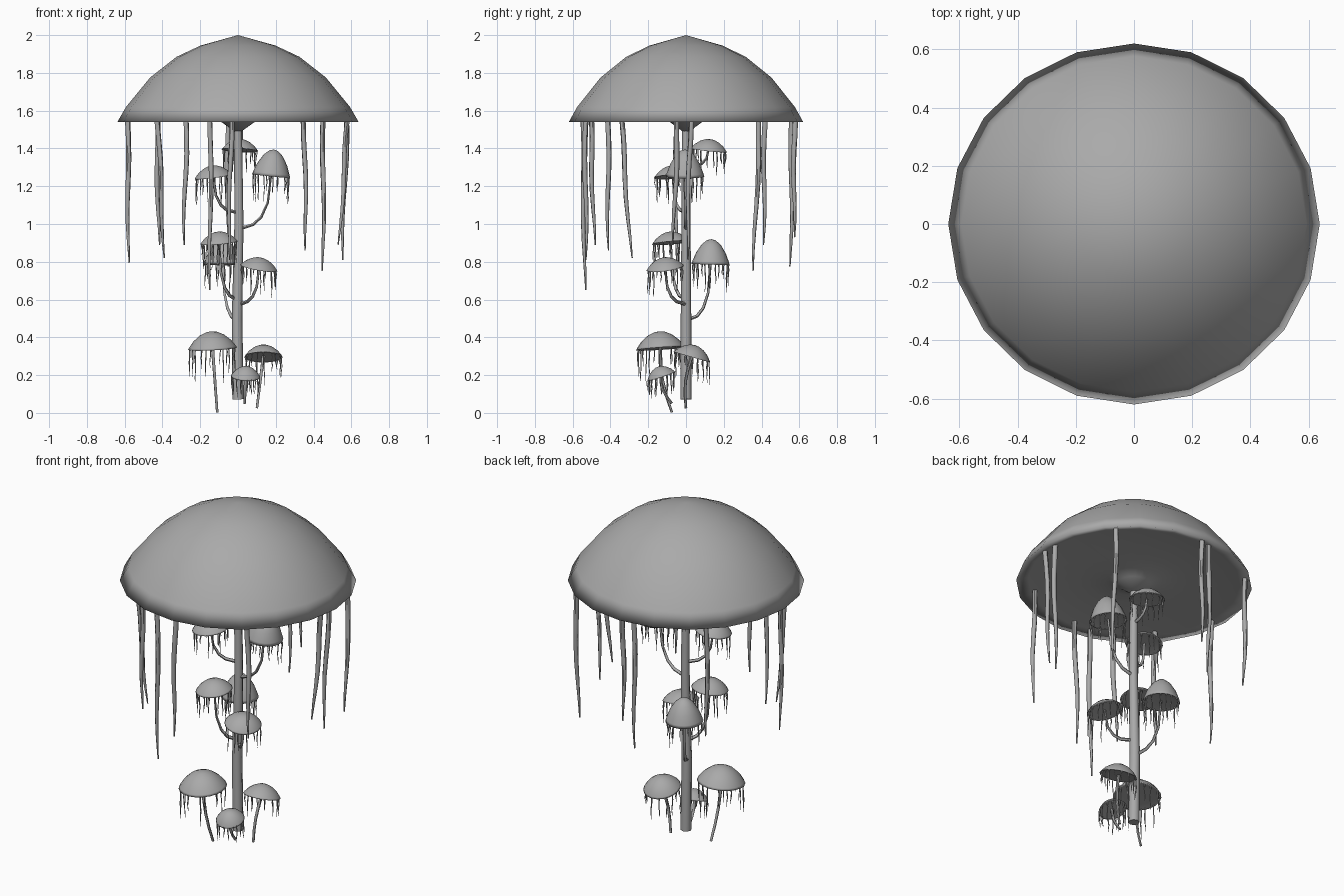
import bpy, bmesh, math, random
from mathutils import Vector, Matrix

random.seed(4)
if "Cube" in bpy.data.objects:
    bpy.data.objects.remove(bpy.data.objects["Cube"], do_unlink=True)

grey = bpy.data.materials.new("soft_grey")
grey.use_nodes = True
grey.diffuse_color = (0.4, 0.4, 0.4, 1)
grey.node_tree.nodes["Principled BSDF"].inputs["Base Color"].default_value = (0.4, 0.4, 0.4, 1)

# Cap cross-sections: radius and height as fractions, rim at height 0
OUTSIDE = [(0, 1), (0.31, 0.88), (0.51, 0.75), (0.73, 0.51), (0.93, 0.17), (1, 0)]
FUNNEL = [(0.9, 0.03), (0.4, 0.05), (0.24, 0.035), (0.14, 0), (0, -0.14)]
DOME = [(0, 1), (0.22, 0.96), (0.5, 0.78), (0.77, 0.46), (0.95, 0.12), (1, 0)]
BASE = [(0.92, 0.02), (0.5, 0.06), (0, 0.06)]


def finish(ob, angle):
    bpy.ops.object.select_all(action='DESELECT')
    ob.select_set(True)
    bpy.context.view_layer.objects.active = ob
    if ob.type == 'CURVE':
        bpy.ops.object.convert(target='MESH')
    bpy.ops.object.shade_smooth_by_angle(angle=math.radians(angle))


def make_cap(name, profile, matrix, sides=20):
    """Lathe a cap profile around z and place it."""
    bm = bmesh.new()
    verts = [bm.verts.new((r, 0, z)) for r, z in profile]
    edges = [bm.edges.new(pair) for pair in zip(verts, verts[1:])]
    bmesh.ops.spin(bm, geom=verts + edges, cent=(0, 0, 0), axis=(0, 0, 1),
                   angle=math.tau, steps=sides)
    bmesh.ops.remove_doubles(bm, verts=bm.verts, dist=1e-4)
    bm.transform(matrix)
    bmesh.ops.recalc_face_normals(bm, faces=bm.faces)
    mesh = bpy.data.meshes.new(name)
    bm.to_mesh(mesh)
    bm.free()
    mesh.materials.append(grey)
    ob = bpy.data.objects.new(name, mesh)
    bpy.context.collection.objects.link(ob)
    finish(ob, 180)


def make_tubes(name, paths, resolution=1):
    """Each path is a list of (point, radius)."""
    curve = bpy.data.curves.new(name, 'CURVE')
    curve.dimensions = '3D'
    curve.bevel_depth = 1
    curve.bevel_resolution = resolution
    curve.use_fill_caps = True
    for path in paths:
        spline = curve.splines.new('POLY')
        spline.points.add(len(path) - 1)
        for p, (co, radius) in zip(spline.points, path):
            p.co = (*co, 1)
            p.radius = radius
    curve.materials.append(grey)
    ob = bpy.data.objects.new(name, curve)
    bpy.context.collection.objects.link(ob)
    finish(ob, 60)


def strand(top, bottom, radius, wave, steps):
    """A wavy, tapering hanging strand."""
    top, bottom = Vector(top), Vector(bottom)
    phase = random.uniform(0, math.tau)
    path = []
    for i in range(steps + 1):
        t = i / steps
        sway = wave * math.sin(math.pi * t)
        offset = Vector((math.sin(phase + 4 * t), math.cos(phase + 4 * t), 0)) * sway
        path.append((top.lerp(bottom, t) + offset, radius * (1 - 0.75 * t ** 3)))
    return path


# Large cap with its nearly flat underside and central funnel
make_cap("large_cap", OUTSIDE + FUNNEL,
         Matrix.Translation((0, 0, 1.541)) @ Matrix.Diagonal((0.638, 0.62, 0.459, 1)))

# Main stem
make_tubes("main_stem", [[((0, 0, 0.072), 0.03), ((-0.005, 0, 0.5), 0.028),
                          ((0.005, 0, 1.0), 0.024), ((0, 0, 1.5), 0.021)]], 2)

# Long tentacles: x, y at the rim, then x, y and height of the tip
LONG = [(-.585, -.05, -.575, -.05, .795), (-.43, -.34, -.39, -.285, .82),
        (-.425, .42, -.415, .41, .89), (-.275, -.5, -.285, -.48, .89),
        (-.15, -.545, -.15, -.53, .65), (-.03, -.53, -.045, -.53, .81),
        (.345, -.415, .355, -.41, .86), (.45, .385, .445, .355, .75),
        (.58, -.05, .53, -.07, .89), (.575, .03, .555, .01, .81),
        (-.05, .56, -.05, .55, .775), (.01, .58, .01, .575, .93)]
make_tubes("long_tentacles", [
    strand((x, y, 1.56), (tip_x, tip_y, tip), 0.014, 0.01, 7)
    for x, y, tip_x, tip_y, tip in LONG])

# Small caps: x, y, rim height, radius, cap height, tilt about x, tilt about y,
# and the point where the stalk ends
SMALL = [
    (.01, .12, 1.39, .097, .06, -6, 3, (0, 0, 1.3)),
    (.175, -.005, 1.252, .102, .143, 0, 6, (.01, 0, .975)),
    (-.13, -.07, 1.25, .1, .06, 4, -7, (0, 0, 1.06)),
    (-.1, -.08, .9, .1, .06, 5, -5, (-.01, 0, .6)),
    (-.08, .13, .785, .102, .135, -2, 0, (-.01, 0, .49)),
    (.11, -.11, .767, .1, .056, 8, 10, (.01, 0, .575)),
    (-.135, -.135, .34, .13, .092, 4, -3, (-.11, -.075, .003)),
    (.135, .03, .295, .102, .066, -16, 0, (.1, 0, .025)),
    (.04, -.13, .193, .078, .055, 18, 3, (.035, -.075, .05)),
]
for n, (x, y, z, radius, height, tilt_x, tilt_y, foot) in enumerate(SMALL, 1):
    place = (Matrix.Translation((x, y, z))
             @ Matrix.Rotation(math.radians(tilt_x), 4, 'X')
             @ Matrix.Rotation(math.radians(tilt_y), 4, 'Y'))
    make_cap(f"small_cap_{n}", DOME + BASE,
             place @ Matrix.Diagonal((radius, radius, height, 1)))

    # Stalk: the upper ones hang down and bend into the stem, the lower ones reach down freely
    top, foot = place @ Vector((0, 0, height * 0.2)), Vector(foot)
    drop = top.z - foot.z
    if n <= 6:
        path = [(top, .006),
                (Vector((x * .9, y * .9, foot.z + drop * .45)), .007),
                (Vector((x * .7, y * .7, foot.z + drop * .2)), .008),
                (Vector((x * .45, y * .45, foot.z + drop * .07)), .009),
                (foot, .01)]
    else:
        path = [(top.lerp(foot, t) + Vector((0, -.02 * math.sin(math.pi * t), 0)), .009 - .002 * t)
                for t in (0, .25, .5, .75, 1)]
    make_tubes(f"stalk_{n}", [path])

    # Fringe of fine threads around the rim
    threads = []
    for i in range(16):
        a = math.tau * (i + random.uniform(-.3, .3)) / 16
        start = place @ Vector((radius * .92 * math.cos(a), radius * .92 * math.sin(a), .005))
        length = radius * random.uniform(.5, 1.5)
        threads.append(strand(start, start - Vector((0, 0, length)), .0035, .004, 4))
    make_tubes(f"fringe_{n}", threads, 0)
